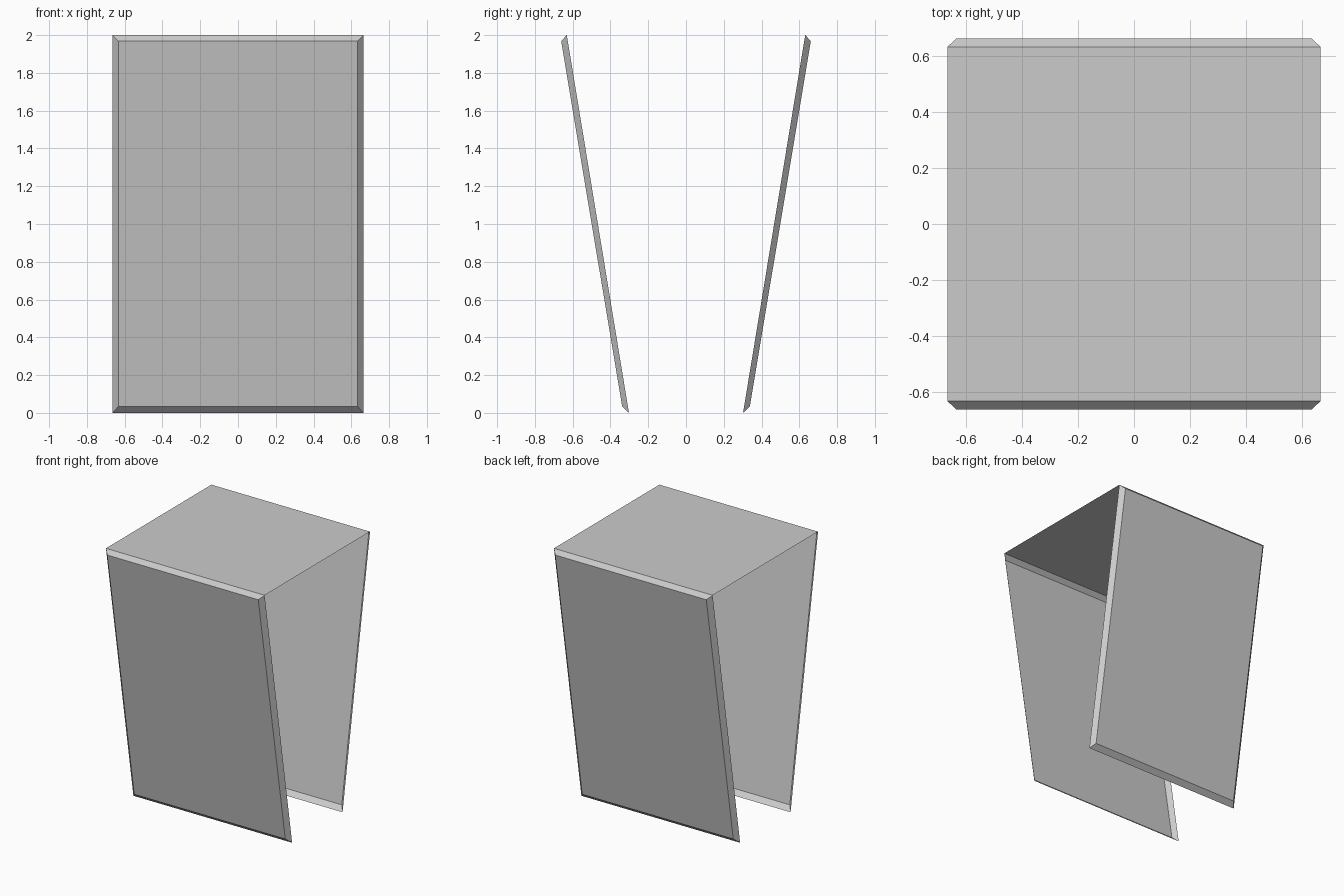
import bpy
import bmesh

if "Cube" in bpy.data.objects:
    bpy.data.objects.remove(bpy.data.objects["Cube"])

HALF_W, CHAMFER = 0.665, 0.032


def make_object(name, bm):
    mesh = bpy.data.meshes.new(name)
    bm.to_mesh(mesh)
    bm.free()
    obj = bpy.data.objects.new(name, mesh)
    bpy.context.collection.objects.link(obj)
    return obj


def ring(bm, half_w, bottom, top):
    """Four corners of a leaning rectangle; bottom and top are (y, z)."""
    return [bm.verts.new((x, *p)) for x, p in (
        (-half_w, bottom), (half_w, bottom), (half_w, top), (-half_w, top))]


def side_panel(name, side):
    # Open-backed leaning board: outer face plus four chamfer strips
    bm = bmesh.new()
    rim = ring(bm, HALF_W, (side * 0.302, 0.0), (side * 0.631, 2.0))
    face = ring(bm, HALF_W - CHAMFER, (side * 0.338, 0.034), (side * 0.661, 1.969))
    faces = [bm.faces.new(face)]
    for i in range(4):
        j = (i + 1) % 4
        faces.append(bm.faces.new((rim[i], rim[j], face[j], face[i])))
    if side > 0:
        bmesh.ops.reverse_faces(bm, faces=faces)
    return make_object(name, bm)


# Front and back leaning boards
side_panel("front_board", -1)
side_panel("back_board", 1)

# Thin flat top sheet joining the upper edges
bm = bmesh.new()
bm.faces.new([bm.verts.new((x * HALF_W, y * 0.631, 2.0))
              for x, y in ((-1, -1), (1, -1), (1, 1), (-1, 1))])
make_object("top_sheet", bm)
